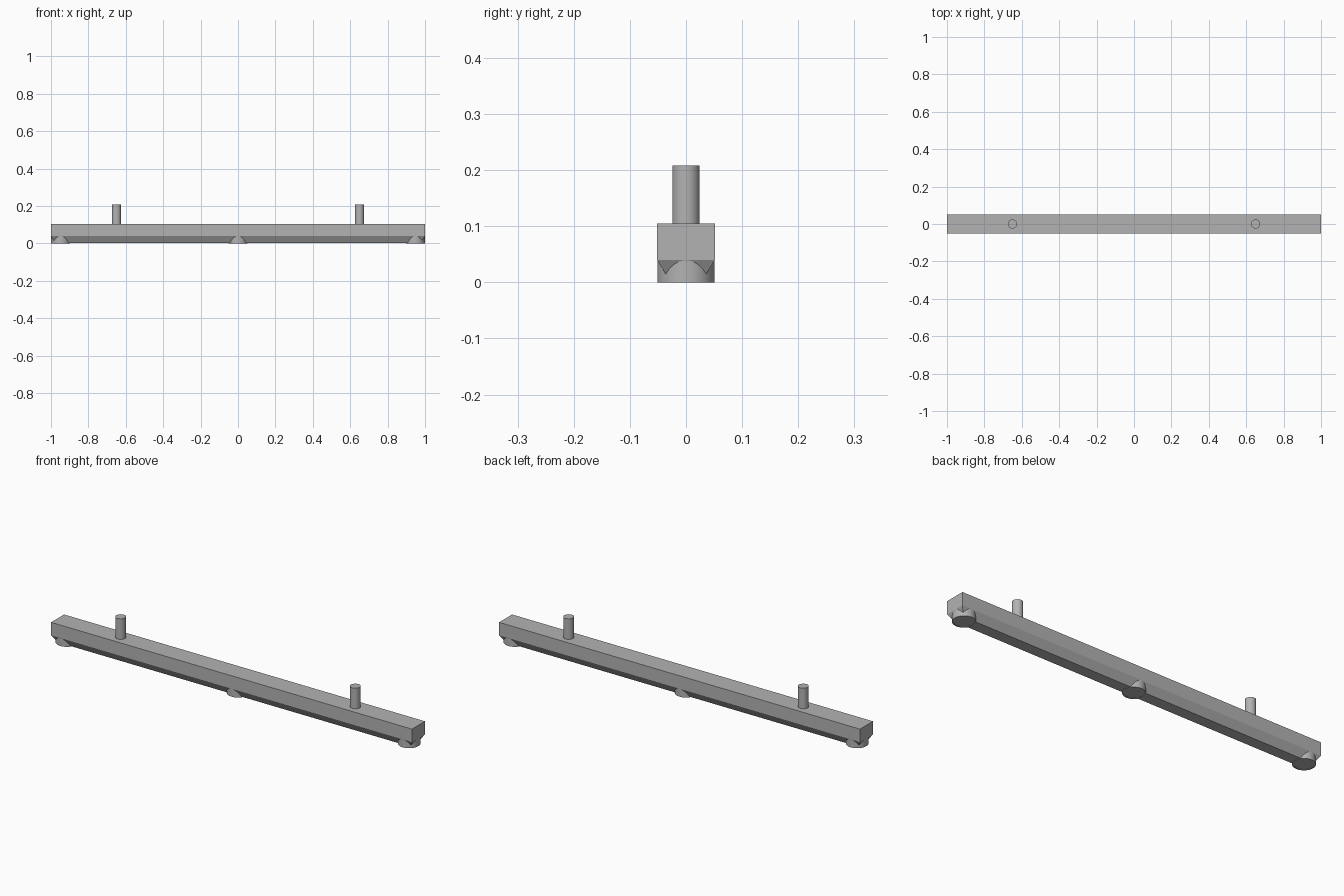
import bpy
import bmesh
from math import radians

if "Cube" in bpy.data.objects:
    bpy.data.objects.remove(bpy.data.objects["Cube"])

# Single grey finish
grey = bpy.data.materials.new("satin grey")
grey.use_nodes = True
colour = (0.45, 0.45, 0.45, 1)
grey.diffuse_color = colour
grey.node_tree.nodes["Principled BSDF"].inputs["Base Color"].default_value = colour

HALF = 0.0515      # half width of the beam
TOP = 0.105        # top of the beam
EAVE = 0.04        # where the tapered underside starts
FLOOR = 0.002      # flat underside of the beam
TAPER = 0.023      # inward slope of the underside on every side


def finish(bm, name, smooth=False):
    bmesh.ops.recalc_face_normals(bm, faces=bm.faces)
    mesh = bpy.data.meshes.new(name)
    bm.to_mesh(mesh)
    bm.free()
    mesh.materials.append(grey)
    obj = bpy.data.objects.new(name, mesh)
    bpy.context.collection.objects.link(obj)
    if smooth:
        bpy.ops.object.select_all(action="DESELECT")
        obj.select_set(True)
        bpy.context.view_layer.objects.active = obj
        bpy.ops.object.shade_smooth_by_angle(angle=radians(35))
    return obj


def cylinder(name, x, radius, low, high, recess=None):
    bm = bmesh.new()
    bmesh.ops.create_cone(bm, cap_ends=True, segments=48, radius1=radius,
                          radius2=radius, depth=high - low)
    bmesh.ops.translate(bm, verts=bm.verts, vec=(x, 0, (low + high) / 2))
    if recess:
        rim, depth = recess
        bottom = min(bm.faces, key=lambda f: f.calc_center_median().z)
        bmesh.ops.inset_region(bm, faces=[bottom], thickness=rim)
        inner = bmesh.ops.extrude_discrete_faces(bm, faces=[bottom])["faces"][0]
        bmesh.ops.translate(bm, verts=inner.verts, vec=(0, 0, depth))
    return finish(bm, name, smooth=True)


# Long beam: straight sides over an underside tapered on all four sides
bm = bmesh.new()
rings = []
for z, inset in ((TOP, 0), (EAVE, 0), (FLOOR, TAPER)):
    x, y = 1 - inset, HALF - inset
    rings.append([bm.verts.new(p) for p in
                  ((-x, -y, z), (x, -y, z), (x, y, z), (-x, y, z))])
for upper, lower in zip(rings, rings[1:]):
    for i in range(4):
        j = (i + 1) % 4
        bm.faces.new((upper[i], upper[j], lower[j], lower[i]))
bm.faces.new(rings[0])
bm.faces.new(rings[-1])
finish(bm, "beam")

# Round sockets under the beam
for side, x in (("right", -1), ("middle", 0), ("left", 1)):
    cylinder(side + "_socket", x * (1 - HALF), HALF - 0.0003, 0, EAVE,
             recess=(0.006, 0.0015))

# Mounting posts on top
for side, x in (("right", -1), ("left", 1)):
    cylinder(side + "_post", x * 0.65, 0.0245, TOP - 0.01, 0.208)
